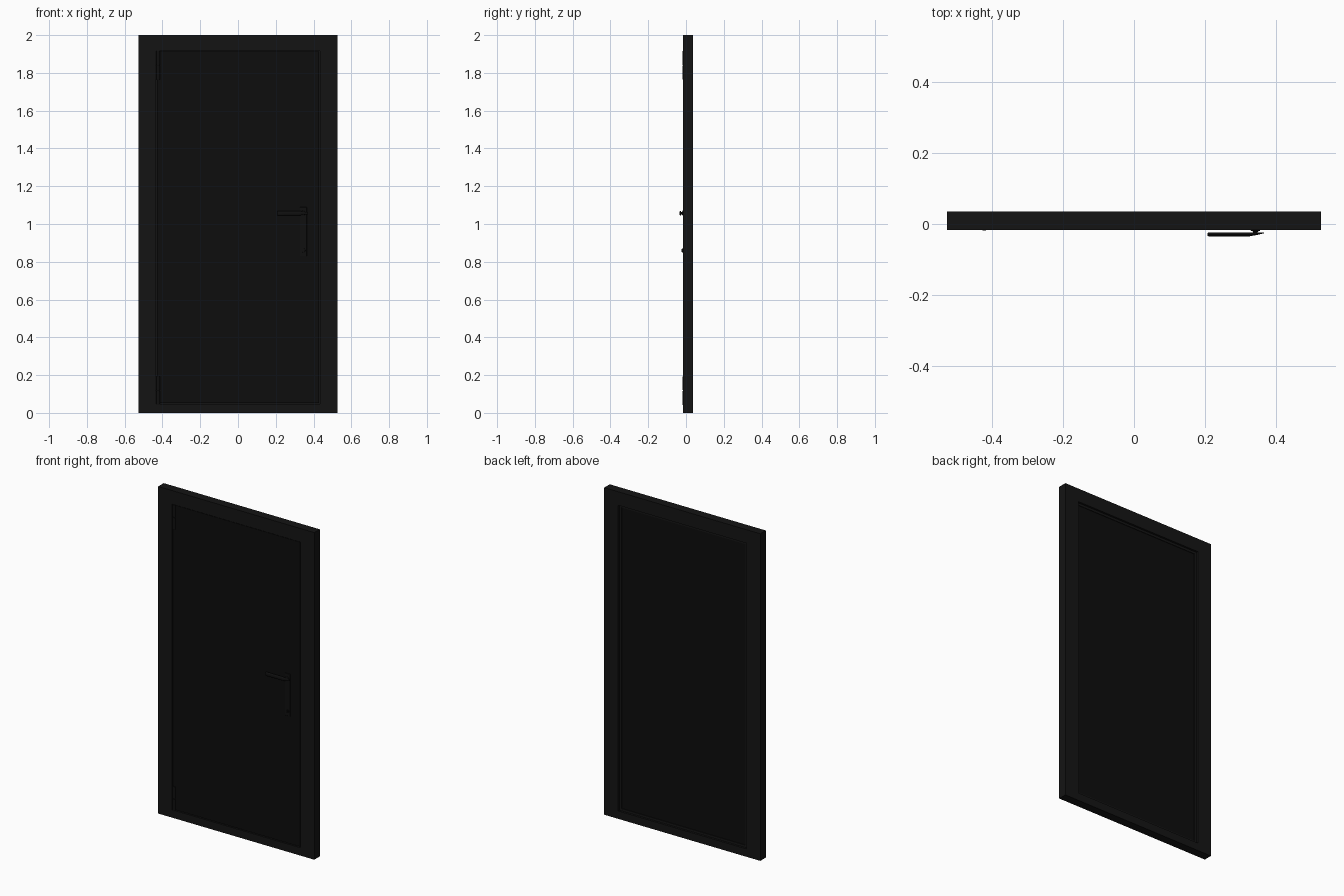
import bpy, bmesh, math
from mathutils import Vector

if "Cube" in bpy.data.objects:
    bpy.data.objects.remove(bpy.data.objects["Cube"])


def material(name, v):
    m = bpy.data.materials.new(name)
    m.diffuse_color = (v, v, v, 1)
    m.use_nodes = True
    m.node_tree.nodes["Principled BSDF"].inputs["Base Color"].default_value = m.diffuse_color
    return m


FRAME = material("frame_black", 0.007)
PANEL = material("panel_black", 0.004)
METAL = material("metal_black", 0.005)


def finish(name, bm, mat, smooth=False):
    bmesh.ops.recalc_face_normals(bm, faces=bm.faces)
    me = bpy.data.meshes.new(name)
    bm.to_mesh(me)
    bm.free()
    me.materials.append(mat)
    ob = bpy.data.objects.new(name, me)
    bpy.context.collection.objects.link(ob)
    if smooth:
        bpy.context.view_layer.objects.active = ob
        ob.select_set(True)
        bpy.ops.object.shade_smooth_by_angle(angle=math.radians(35))
        ob.select_set(False)
    return ob


def box(name, lo, hi, mat, bevel=0):
    bm = bmesh.new()
    bmesh.ops.create_cube(bm, size=1)
    for v in bm.verts:
        v.co = Vector([(l + h) / 2 + c * (h - l) for l, h, c in zip(lo, hi, v.co)])
    if bevel:
        bmesh.ops.bevel(bm, geom=bm.edges[:], offset=bevel, segments=1, affect='EDGES')
    return finish(name, bm, mat)


def tube(name, stations, axis, mat, sides=16):
    """Closed tube through (centre, radius a, radius b) along axis 'X', 'Y' or 'Z'."""
    bm = bmesh.new()
    rings = []
    for (x, y, z), a, b in stations:
        ring = []
        for i in range(sides):
            t = 2 * math.pi * i / sides
            p, q = a * math.cos(t), b * math.sin(t)
            off = {'X': (0, p, q), 'Y': (p, 0, q), 'Z': (p, q, 0)}[axis]
            ring.append(bm.verts.new((x + off[0], y + off[1], z + off[2])))
        rings.append(ring)
    for r, s in zip(rings, rings[1:]):
        for i in range(sides):
            j = (i + 1) % sides
            bm.faces.new((r[i], r[j], s[j], s[i]))
    bm.faces.new(rings[0])
    bm.faces.new(rings[-1])
    return finish(name, bm, mat, True)


def rect_frame(name, outer, inner, y0, y1, mat):
    bm = bmesh.new()
    loops = []
    for (x, z0, z1), y in ((outer, y0), (inner, y0), (inner, y1), (outer, y1)):
        loops.append([bm.verts.new(p) for p in ((-x, y, z0), (x, y, z0), (x, y, z1), (-x, y, z1))])
    for k in range(4):
        a, b = loops[k], loops[(k + 1) % 4]
        for i in range(4):
            j = (i + 1) % 4
            bm.faces.new((a[i], a[j], b[j], b[i]))
    return finish(name, bm, mat)


FRONT, BACK = -0.017, 0.036

# Surround with head, jambs and sill
rect_frame("door_frame", (0.528, 0, 2), (0.434, 0.048, 1.917), FRONT, BACK, FRAME)

# Leaf, set slightly behind the front face and deeper at the back
box("door_leaf", (-0.43, -0.013, 0.052), (0.43, 0.02, 1.913), PANEL)
# Stop closing the gap around the leaf
rect_frame("door_stop", (0.434, 0.048, 1.917), (0.42, 0.062, 1.903), -0.005, 0.024, FRAME)

# Hinges: two knuckles each
for label, z in (("lower", 0.043), ("upper", 1.765)):
    for k in range(2):
        z0 = z + k * 0.077
        tube(f"{label}_hinge_knuckle_{k + 1}",
             [((-0.423, -0.010, z0), 0.010, 0.009),
              ((-0.423, -0.010, z0 + 0.073), 0.010, 0.009)], 'Z', METAL)
    tube(f"{label}_hinge_pin", [((-0.423, -0.010, z), 0.006, 0.006),
                                ((-0.423, -0.010, z + 0.15), 0.006, 0.006)], 'Z', METAL)

# Lock plate behind the lever
box("lock_plate", (0.328, -0.0165, 0.83), (0.364, -0.012, 1.09), METAL, 0.0015)

# Lever with tapered end, and its neck
tube("lever_handle", [((0.208, -0.0295, 1.057), 0.0045, 0.011),
                      ((0.212, -0.0295, 1.057), 0.0055, 0.013),
                      ((0.325, -0.0295, 1.057), 0.0055, 0.012),
                      ((0.345, -0.0275, 1.057), 0.0040, 0.009),
                      ((0.367, -0.0250, 1.057), 0.0015, 0.006)], 'X', METAL)
tube("lever_neck", [((0.343, -0.012, 1.057), 0.014, 0.014),
                    ((0.343, -0.019, 1.057), 0.013, 0.013),
                    ((0.343, -0.021, 1.057), 0.007, 0.007),
                    ((0.343, -0.027, 1.057), 0.006, 0.006)], 'Y', METAL)

# Lock cylinder and thumb turn
tube("lock_cylinder", [((0.346, -0.012, 0.86), 0.011, 0.011),
                       ((0.346, -0.020, 0.86), 0.010, 0.010)], 'Y', METAL)
box("thumb_turn", (0.344, -0.025, 0.853), (0.348, -0.018, 0.867), METAL)
